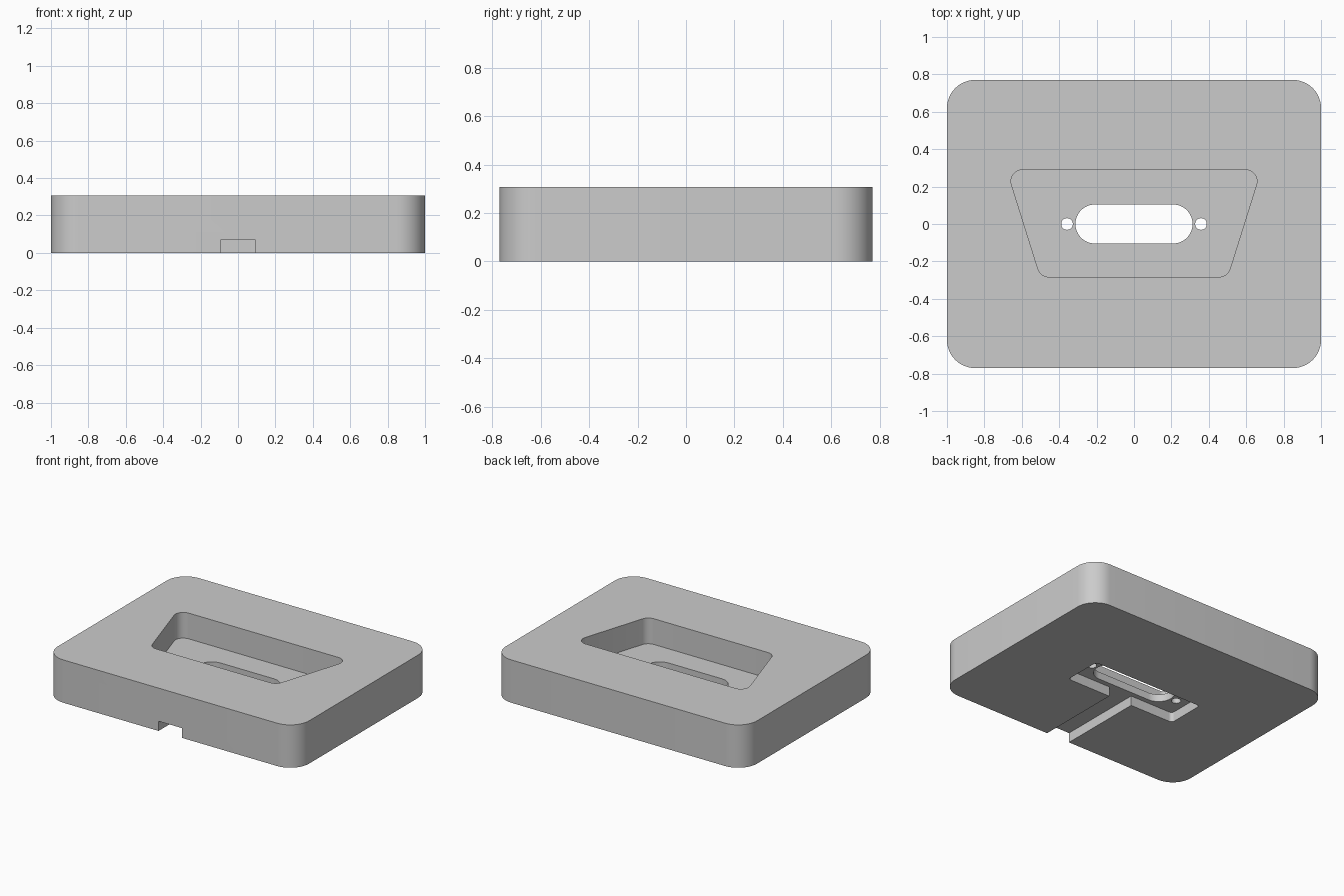
import bpy
import bmesh
import math
from mathutils import Vector

cube = bpy.data.objects.get("Cube")
if cube:
    bpy.data.objects.remove(cube, do_unlink=True)

grey = bpy.data.materials.new("light grey plastic")
grey.use_nodes = True
colour = (0.6, 0.6, 0.6, 1)
grey.diffuse_color = colour
grey.node_tree.nodes["Principled BSDF"].inputs["Base Color"].default_value = colour

WIDTH, DEPTH, HEIGHT = 2.0, 1.54, 0.308
POCKET_FLOOR, CHANNEL_TOP = 0.123, 0.07


def fillet(corners, steps=12):
    """Round each (x, y, radius) corner of a counter-clockwise outline."""
    outline = []
    for i, (x, y, r) in enumerate(corners):
        p = Vector((x, y))
        if r == 0:
            outline.append(p)
            continue
        a = (Vector(corners[i - 1][:2]) - p).normalized()
        b = (Vector(corners[(i + 1) % len(corners)][:2]) - p).normalized()
        half = a.angle(b) / 2
        centre = p + (a + b).normalized() * r / math.sin(half)
        start = p + a * r / math.tan(half) - centre
        turn = math.pi - 2 * half
        for k in range(steps + 1):
            t = turn * k / steps
            c, s = math.cos(t), math.sin(t)
            outline.append(centre + Vector((c * start.x - s * start.y,
                                            s * start.x + c * start.y)))
    return outline


def rectangle(hx, hy, r):
    return fillet([(-hx, -hy, r), (hx, -hy, r), (hx, hy, r), (-hx, hy, r)])


def circle(x, r, n=32):
    return [Vector((x + r * math.cos(math.tau * k / n), r * math.sin(math.tau * k / n)))
            for k in range(n)]


def prism(name, outline, z0, z1):
    bm = bmesh.new()
    face = bm.faces.new([bm.verts.new((p.x, p.y, z0)) for p in outline])
    top = bmesh.ops.extrude_face_region(bm, geom=[face])["geom"]
    bmesh.ops.translate(bm, vec=(0, 0, z1 - z0),
                        verts=[v for v in top if isinstance(v, bmesh.types.BMVert)])
    bmesh.ops.recalc_face_normals(bm, faces=bm.faces)
    mesh = bpy.data.meshes.new(name)
    bm.to_mesh(mesh)
    bm.free()
    mesh.materials.append(grey)
    obj = bpy.data.objects.new(name, mesh)
    bpy.context.collection.objects.link(obj)
    return obj


# Rounded plate
plate = prism("plate", rectangle(WIDTH / 2, DEPTH / 2, 0.15), 0, HEIGHT)

# Tapered pocket in the top
pocket = fillet([(-0.5, -0.283, 0.062), (0.5, -0.283, 0.062),
                 (0.68, 0.29, 0.062), (-0.68, 0.29, 0.062)])

# T-shaped cable channel underneath, open at the front
half, arm, bar, r = 0.093, 0.44, 0.14, 0.025
channel = fillet([(-half, -1, 0), (half, -1, 0), (half, -bar, 0), (arm, -bar, r),
                  (arm, bar, r), (-arm, bar, r), (-arm, -bar, r), (-half, -bar, 0)])

cutters = [
    prism("pocket_cutter", pocket, POCKET_FLOOR, 0.5),
    prism("channel_cutter", channel, -0.2, CHANNEL_TOP),
    # Connector slot and its two screw holes
    prism("slot_cutter", rectangle(0.313, 0.104, 0.1035), -0.3, 0.6),
    prism("left_screw_cutter", circle(0.358, 0.031), -0.3, 0.6),
    prism("right_screw_cutter", circle(-0.358, 0.031), -0.3, 0.6),
]

bpy.ops.object.select_all(action="DESELECT")
bpy.context.view_layer.objects.active = plate
plate.select_set(True)
for cutter in cutters:
    mod = plate.modifiers.new(cutter.name, "BOOLEAN")
    mod.operation = "DIFFERENCE"
    mod.solver = "EXACT"
    mod.object = cutter
    bpy.ops.object.modifier_apply(modifier=mod.name)
    bpy.data.objects.remove(cutter, do_unlink=True)

bpy.ops.object.shade_smooth_by_angle(angle=math.radians(30))
